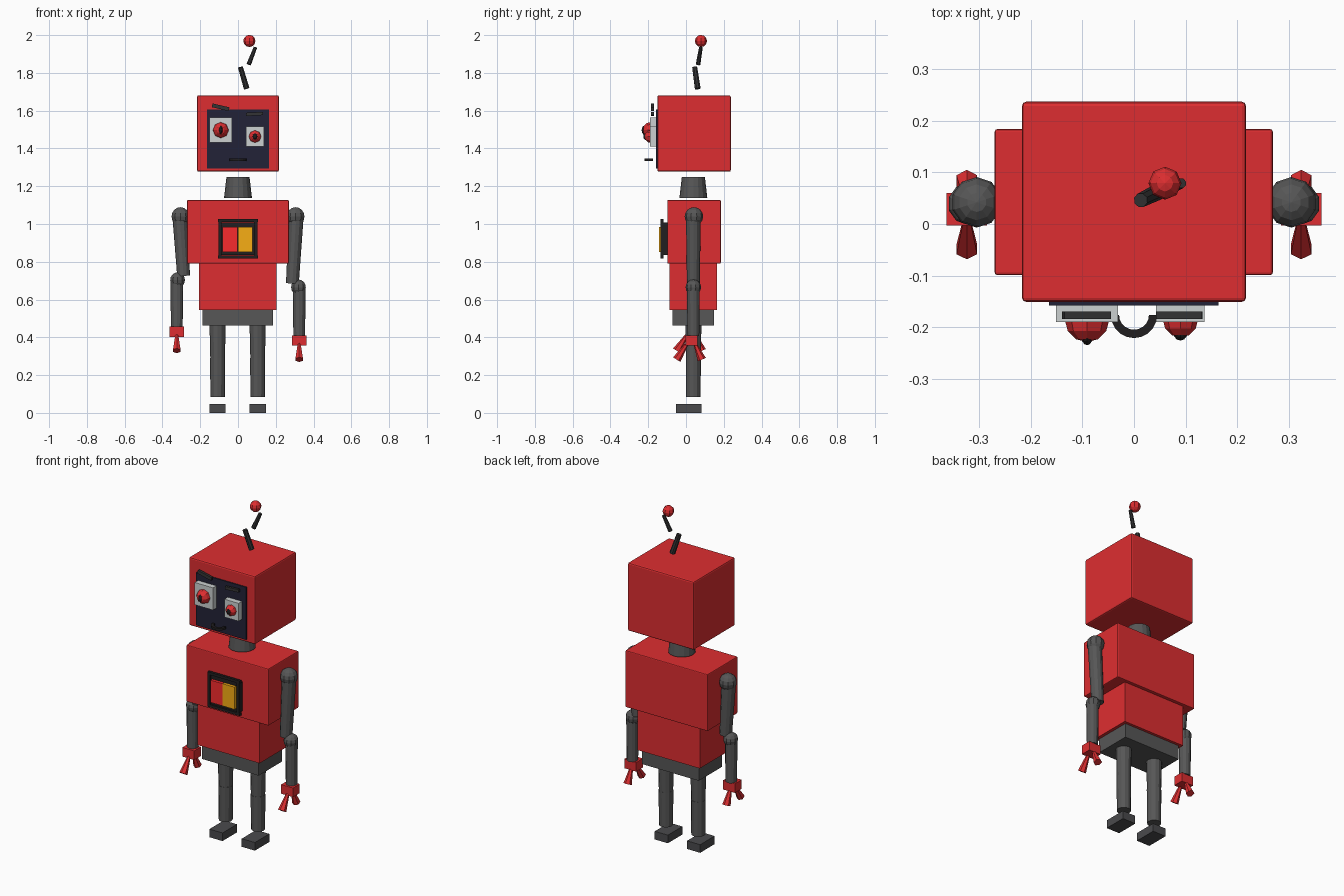
import bpy, bmesh, math
from mathutils import Vector, Matrix

if "Cube" in bpy.data.objects:
    bpy.data.objects.remove(bpy.data.objects["Cube"])


def mat(name, *rgb):
    """Material from display (sRGB) values, stored as linear."""
    m = bpy.data.materials.new(name)
    m.diffuse_color = (*[((c + 0.055) / 1.055) ** 2.4 for c in rgb], 1)
    m.use_nodes = True
    m.node_tree.nodes["Principled BSDF"].inputs["Base Color"].default_value = m.diffuse_color
    return m


RED = mat("red_paint", 0.87, 0.18, 0.19)
STEEL = mat("dark_steel", 0.34, 0.34, 0.34)
FOOT = mat("foot_steel", 0.29, 0.29, 0.30)
GREY = mat("charcoal", 0.20, 0.20, 0.205)
BLACK = mat("black", 0.13, 0.12, 0.125)
NAVY = mat("navy_screen", 0.135, 0.135, 0.215)
PALE = mat("pale_metal", 0.80, 0.82, 0.82)
LAMP = mat("red_lamp", 0.97, 0.17, 0.18)
AMBER = mat("amber_lamp", 0.97, 0.68, 0.08)


def finish(name, bm, material):
    bmesh.ops.recalc_face_normals(bm, faces=bm.faces)
    me = bpy.data.meshes.new(name)
    bm.to_mesh(me)
    bm.free()
    me.materials.append(material)
    ob = bpy.data.objects.new(name, me)
    bpy.context.collection.objects.link(ob)
    return ob


def box(name, x, y, z, material, bevel=0, tilt=0):
    """Box from (min, max) ranges, optionally tilted in the front view."""
    bm = bmesh.new()
    size = Vector([r[1] - r[0] for r in (x, y, z)])
    mid = Vector([(r[1] + r[0]) / 2 for r in (x, y, z)])
    bmesh.ops.create_cube(bm, size=1, matrix=Matrix.Translation(mid)
                          @ Matrix.Rotation(tilt, 4, 'Y') @ Matrix.Diagonal((*size, 1)))
    ob = finish(name, bm, material)
    if bevel:
        mod = ob.modifiers.new("bevel", 'BEVEL')
        mod.width, mod.segments = bevel, 2
    return ob


def rod(name, a, b, r1, r2, material, sides=12):
    """Tapered cylinder from point a to point b."""
    a, b = Vector(a), Vector(b)
    rot = (b - a).to_track_quat('Z', 'Y').to_matrix().to_4x4()
    bm = bmesh.new()
    bmesh.ops.create_cone(bm, cap_ends=True, segments=sides, radius1=r1, radius2=r2,
                          depth=(b - a).length,
                          matrix=Matrix.Translation((a + b) / 2) @ rot)
    return finish(name, bm, material)


def ball(name, c, radii, material, u=10, v=8, rot=0):
    """Faceted ball; radii along x, y, z; rot turns the poles towards the front."""
    bm = bmesh.new()
    bmesh.ops.create_uvsphere(bm, u_segments=u, v_segments=v, radius=1,
                              matrix=Matrix.Translation(c) @ Matrix.Diagonal((*radii, 1))
                              @ Matrix.Rotation(rot, 4, 'X'))
    return finish(name, bm, material)


YC = 0.039  # depth of the body axis

# Head, neck and body
box("head", (-0.217, 0.217), (-0.151, 0.237), (1.277, 1.681), RED, 0.008)
rod("neck", (0, YC, 1.137), (0, YC, 1.25), 0.074, 0.061, STEEL, 16)
box("upper_torso", (-0.27, 0.269), (-0.099, 0.184), (0.79, 1.127), RED, 0.005)
box("lower_torso", (-0.206, 0.203), (-0.087, 0.165), (0.546, 0.792), RED)
box("pelvis", (-0.188, 0.185), (-0.071, 0.149), (0.462, 0.546), STEEL)

# Face screen
box("face_screen", (-0.165, 0.164), (-0.158, -0.148), (1.294, 1.606), NAVY)

# Eyes: plate, ball, pupil
for side, x, z, w, h, r, pupil in (
        ("left", -0.091, 1.497, 0.06, 0.066, 0.043, (0.011, 0.016, 0.025)),
        ("right", 0.09, 1.463, 0.047, 0.053, 0.034, (0.014, 0.016, 0.019))):
    box(side + "_eye_plate", (x - w, x + w), (-0.19, -0.157), (z - h, z + h), PALE)
    ball(side + "_eye", (x, -0.186, z), (r, r, r), RED, 8, 6, math.pi / 2)
    ball(side + "_pupil", (x, -0.186 - r + 0.010, z), pupil, BLACK, 8, 6, math.pi / 2)

# Eyebrows
box("left_brow", (-0.138, -0.046), (-0.184, -0.17), (1.608, 1.628), GREY, tilt=math.radians(13))
box("right_brow", (0.043, 0.132), (-0.184, -0.17), (1.574, 1.591), GREY, tilt=math.radians(-3))

# Mouth: flat half ring standing out of the face
bm = bmesh.new()
rings = []
for i in range(11):
    t = math.pi * (1 + i / 10)
    rings.append([bm.verts.new((r * math.cos(t), -0.176 + r * math.sin(t), z))
                  for r, z in ((0.029, 1.334), (0.045, 1.334), (0.045, 1.347), (0.029, 1.347))])
for p, q in zip(rings, rings[1:]):
    for k in range(4):
        bm.faces.new((p[k], p[(k + 1) % 4], q[(k + 1) % 4], q[k]))
bm.faces.new(rings[0])
bm.faces.new(rings[-1])
finish("mouth", bm, BLACK)

# Chest panel with rim bars and two lamps
box("chest_panel", (-0.102, 0.1), (-0.126, -0.098), (0.835, 1.007), BLACK)
for name, z in (("top", 1.018), ("bottom", 0.826)):
    box("panel_rim_" + name, (-0.106, 0.106), (-0.135, -0.12), (z - 0.008, z + 0.008), BLACK)
for name, x in (("left", -0.096), ("right", 0.094)):
    box("panel_rim_" + name, (x - 0.008, x + 0.008), (-0.135, -0.12), (0.828, 1.015), BLACK)
box("red_lamp", (-0.081, -0.003), (-0.143, -0.12), (0.853, 0.985), LAMP)
box("amber_lamp", (0, 0.077), (-0.143, -0.12), (0.853, 0.985), AMBER)

# Antenna: two loose crooked rods and a ball
rod("antenna_lower", (0.046, 0.062, 1.717), (0.013, 0.046, 1.83), 0.016, 0.014, GREY, 8)
rod("antenna_upper", (0.057, 0.064, 1.845), (0.092, 0.079, 1.935), 0.013, 0.01, GREY, 8)
ball("antenna_ball", (0.06, 0.079, 1.969), (0.032,) * 3, RED, 8, 6)

# Arms; the right one hangs slightly lower
for side, s, upper_end, elbow_z, wrist_z in (("left", -1, 0.725, 0.703, 0.457),
                                             ("right", 1, 0.685, 0.665, 0.41)):
    x = s * 0.324
    ball(side + "_shoulder", (s * 0.305, YC + 0.003, 1.04), (0.049,) * 3, STEEL)
    rod(side + "_upper_arm", (s * 0.308, YC, 1.035), (s * 0.288, YC, upper_end), 0.039, 0.034, STEEL)
    ball(side + "_elbow", (x - s * 0.004, YC, elbow_z), (0.041,) * 3, STEEL)
    rod(side + "_forearm", (x, YC, elbow_z), (x, YC, wrist_z - 0.002), 0.034, 0.031, STEEL)
    box(side + "_hand", (x - 0.039, x + 0.039), (-0.003, 0.06), (wrist_z - 0.054, wrist_z), RED)
    for name, base, tip in (("front", 0.008, -0.049), ("back", 0.046, 0.084)):
        rod(f"{side}_{name}_finger", (x, base, wrist_z - 0.04), (x, tip, wrist_z - 0.128),
            0.008, 0.023, RED, 6)

# Legs and feet
for side, x in (("left", -0.108), ("right", 0.104)):
    rod(side + "_thigh", (x, YC, 0.47), (x, YC, 0.26), 0.043, 0.038, STEEL)
    rod(side + "_shin", (x, YC, 0.29), (x, YC, 0.083), 0.04, 0.038, STEEL)
    box(side + "_foot", (x - 0.043, x + 0.043), (-0.052, 0.083), (0, 0.048), FOOT)
